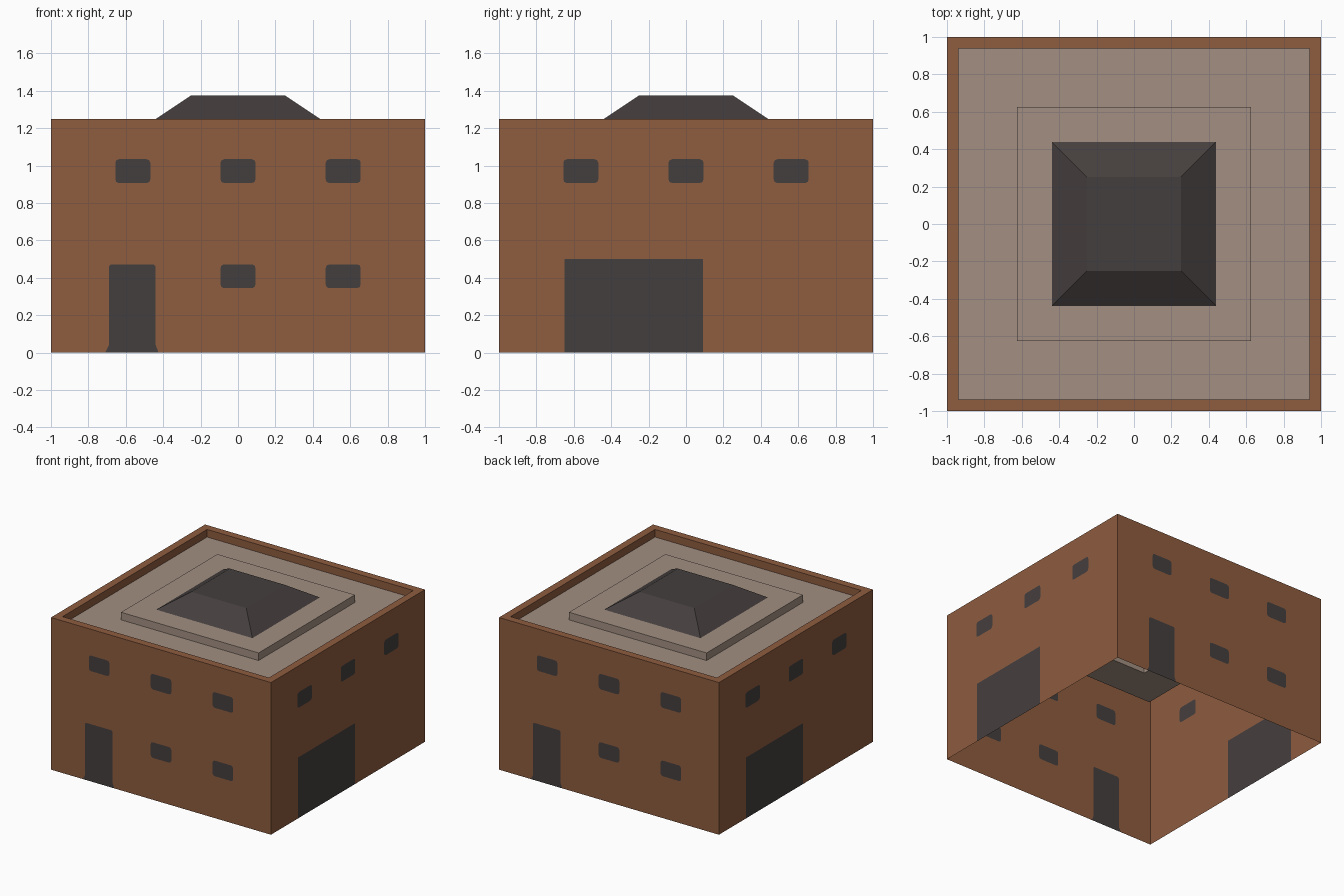
import bpy, bmesh, math
from mathutils import Vector, Matrix
from mathutils.geometry import delaunay_2d_cdt

if "Cube" in bpy.data.objects:
    bpy.data.objects.remove(bpy.data.objects["Cube"])


def srgb(r, g, b):
    return tuple(((c / 255 + 0.055) / 1.055) ** 2.4 if c > 10 else c / 3295 for c in (r, g, b)) + (1,)


def material(name, colour):
    m = bpy.data.materials.new(name)
    m.diffuse_color = colour
    m.use_nodes = True
    m.node_tree.nodes["Principled BSDF"].inputs["Base Color"].default_value = m.diffuse_color
    return m


brick = material("brown wall", srgb(142, 92, 63))
stone = material("taupe roof", srgb(162, 143, 130))
dark = material("dark glass", srgb(69, 63, 62))


def finish(name, bm, mats):
    me = bpy.data.meshes.new(name)
    bm.to_mesh(me)
    bm.free()
    for m in mats:
        me.materials.append(m)
    ob = bpy.data.objects.new(name, me)
    bpy.context.collection.objects.link(ob)
    return ob


def window(cx, cz, w=0.1875, h=0.128, c=0.02):
    """Opening outline with softened corners."""
    pts = []
    for sx, sz, a0 in ((1, -1, -90), (1, 1, 0), (-1, 1, 90), (-1, -1, 180)):
        for a in (0, 45, 90):
            t = math.radians(a0 + a)
            pts.append((cx + sx * (w / 2 - c) + c * math.cos(t),
                        cz + sz * (h / 2 - c) + c * math.sin(t)))
    return pts


def wall(name, openings, turn):
    """Thin flat wall with the openings cut in as dark faces."""
    loops = [[(-1, 0), (1, 0), (1, 1.25), (-1, 1.25)]] + openings
    pts, faces = [], []
    for loop in loops:
        faces.append(list(range(len(pts), len(pts) + len(loop))))
        pts += [Vector(p) for p in loop]
    verts, _, tris, _, _, owners = delaunay_2d_cdt(pts, [], faces, 1, 1e-5)
    bm = bmesh.new()
    rot = Matrix.Rotation(turn * math.pi / 2, 3, 'Z')
    vs = [bm.verts.new(rot @ Vector((p.x, -1, p.y))) for p in verts]
    outward = rot @ Vector((0, -1, 0))
    for tri, own in zip(tris, owners):
        f = bm.faces.new([vs[i] for i in tri])
        f.material_index = 1 if len(own) > 1 else 0
        f.normal_update()
        if f.normal.dot(outward) < 0:
            f.normal_flip()
    finish(name, bm, [brick, dark])


def square_rings(name, rings, mat, cap=False):
    """Skin a stack of centred squares given as (half width, height)."""
    bm = bmesh.new()
    loops = [[bm.verts.new((sx * r, sy * r, z)) for sx, sy in ((-1, -1), (1, -1), (1, 1), (-1, 1))]
             for r, z in rings]
    for a, b in zip(loops, loops[1:]):
        for i in range(4):
            j = (i + 1) % 4
            bm.faces.new((a[i], a[j], b[j], b[i]))
    if cap:
        bm.faces.new(loops[-1])
    finish(name, bm, [mat])


# Walls: door sides (front, back) and garage sides (right, left)
upper = [window(x, 0.97) for x in (-0.5625, 0, 0.5625)]
lower = [window(x, 0.408) for x in (0, 0.5625)]
door = [(-0.71, 0), (-0.425, 0), (-0.44, 0.04), (-0.44, 0.46), (-0.45, 0.47),
        (-0.68, 0.47), (-0.69, 0.46), (-0.69, 0.04)]
garage = [(-0.65, 0), (0.09, 0), (0.09, 0.5), (-0.65, 0.5)]
for turn, side in enumerate(("front", "right", "back", "left")):
    wall(side + "_wall", upper + ([garage] if turn % 2 else lower + [door]), turn)

# Parapet rim, sunken roof with raised plinth, and skylight
square_rings("parapet", [(1, 1.25), (0.9375, 1.25), (0.9375, 1.1875)], brick)
square_rings("roof", [(0.9375, 1.1875), (0.625, 1.1875), (0.625, 1.25), (0.4375, 1.25)], stone)
square_rings("skylight", [(0.4375, 1.25), (0.25, 1.375)], dark, cap=True)
